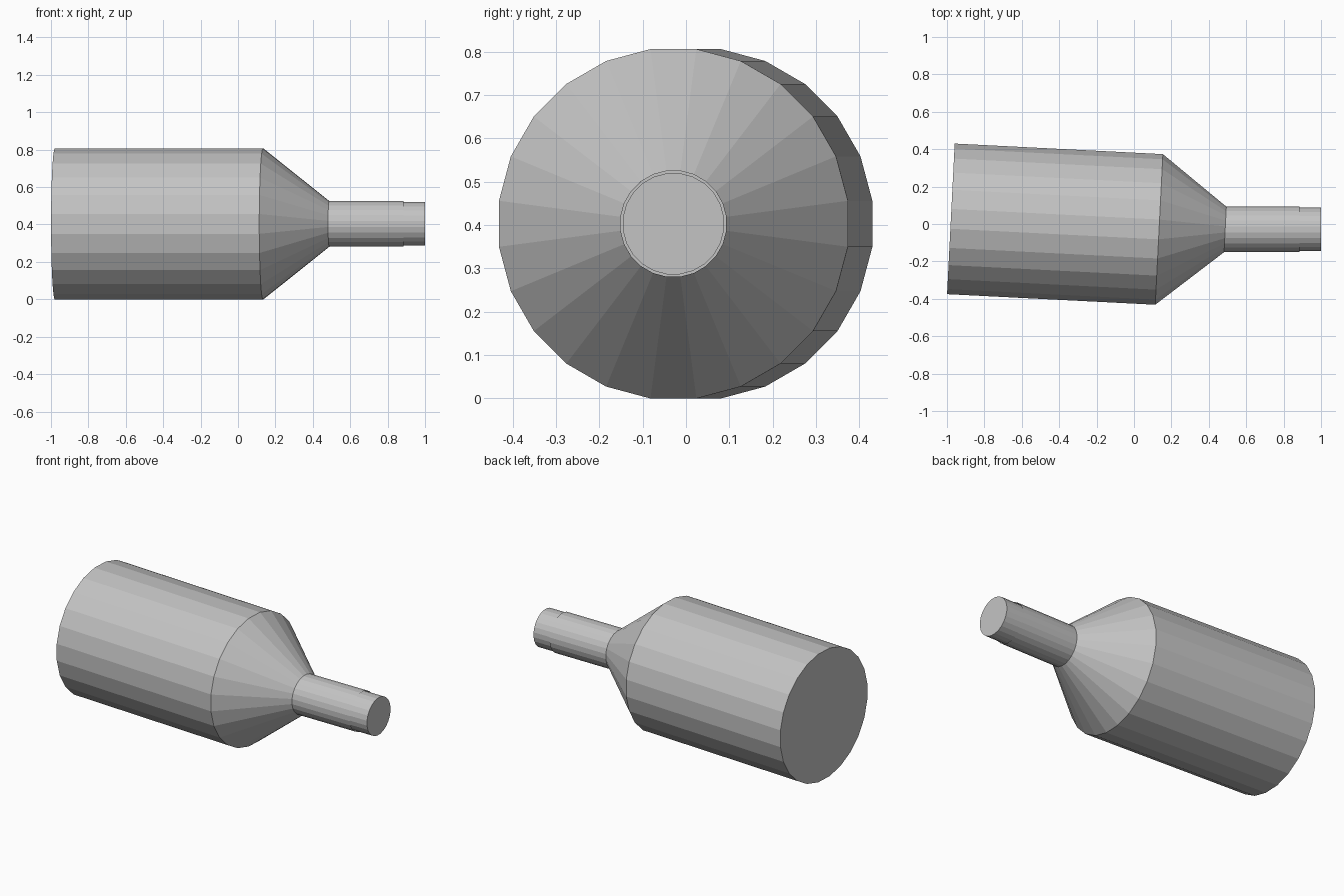
import bpy, bmesh, math
from mathutils import Matrix, Vector

cube = bpy.data.objects.get("Cube")
if cube:
    bpy.data.objects.remove(cube, do_unlink=True)

SIDES = 24
AXIS_Y, AXIS_Z = -0.029, 0.403

grey = bpy.data.materials.new("plain grey")
grey.use_nodes = True
colour = (0.55, 0.55, 0.55, 1)
grey.diffuse_color = colour
grey.node_tree.nodes["Principled BSDF"].inputs["Base Color"].default_value = colour


def loft(name, rings, cap_start, cap_end):
    """Join faceted rings given as (x, y, radius, tilt in degrees) along x."""
    bm = bmesh.new()
    loops = []
    for x, y, radius, tilt in rings:
        turn = Matrix.Rotation(math.radians(-tilt), 3, "Z")
        loop = []
        for i in range(SIDES):
            a = 2 * math.pi * (i + 0.5) / SIDES
            offset = turn @ Vector((0, radius * math.cos(a), radius * math.sin(a)))
            loop.append(bm.verts.new(Vector((x, y, AXIS_Z)) + offset))
        loops.append(loop)
    for a, b in zip(loops, loops[1:]):
        for i in range(SIDES):
            j = (i + 1) % SIDES
            bm.faces.new((a[i], a[j], b[j], b[i]))
    if cap_start:
        bm.faces.new(loops[0][::-1])
    if cap_end:
        bm.faces.new(loops[-1])
    bmesh.ops.recalc_face_normals(bm, faces=bm.faces)
    mesh = bpy.data.meshes.new(name)
    bm.to_mesh(mesh)
    bm.free()
    mesh.materials.append(grey)
    obj = bpy.data.objects.new(name, mesh)
    bpy.context.collection.objects.link(obj)
    return obj


# Bottle lying on its side: slightly bent body, shoulder and open neck
loft("bottle", [
    (-0.979, 0.0275, 0.4065, 2.9),
    (0.134, AXIS_Y, 0.4065, 2.9),
    (0.4875, AXIS_Y, 0.123, 2.9),
    (0.884, AXIS_Y, 0.123, 0),
], True, False)

# Stopper sitting loosely in the neck
loft("stopper", [
    (0.70, AXIS_Y, 0.1175, 0),
    (1.0, AXIS_Y, 0.1175, 0),
], True, True)
